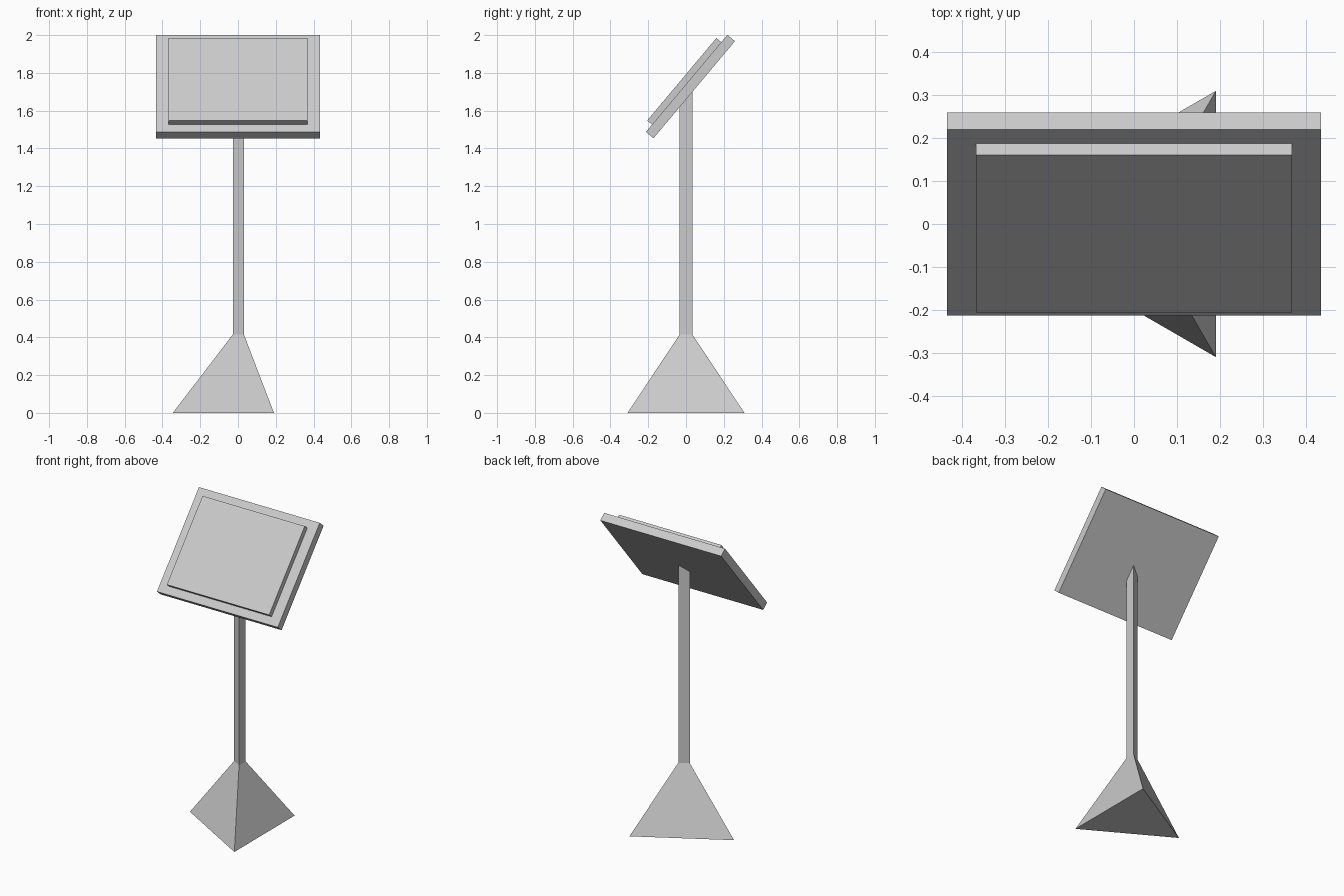
import bpy, bmesh
from math import sin, cos, pi, radians, tan
from mathutils import Matrix, Vector

cube = bpy.data.objects.get("Cube")
if cube:
    bpy.data.objects.remove(cube, do_unlink=True)

grey = bpy.data.materials.new("light grey")
grey.use_nodes = True
grey.diffuse_color = (0.6, 0.6, 0.6, 1)
grey.node_tree.nodes["Principled BSDF"].inputs["Base Color"].default_value = (0.6, 0.6, 0.6, 1)

AXIS_X = 0.0117            # centre line of the stand
POST_R, BASE_R = 0.039, 0.357
BASE_H = 0.415
TILT = radians(50)         # slope of the display


def add_object(name, bm):
    bmesh.ops.recalc_face_normals(bm, faces=bm.faces)
    mesh = bpy.data.meshes.new(name)
    bm.to_mesh(mesh)
    bm.free()
    mesh.materials.append(grey)
    obj = bpy.data.objects.new(name, mesh)
    bpy.context.collection.objects.link(obj)
    return obj


def triangle(bm, radius, height):
    """Ring of three vertices with one corner pointing to -x."""
    return [bm.verts.new((AXIS_X + radius * cos(a), radius * sin(a), height))
            for a in (pi / 3, pi, -pi / 3)]


def three_sided(name, r_low, z_low, r_high, z_high, slope=0):
    bm = bmesh.new()
    low, high = triangle(bm, r_low, z_low), triangle(bm, r_high, z_high)
    for v in high:
        v.co.z += slope * v.co.y
    bm.faces.new(low)
    bm.faces.new(high)
    for i in range(3):
        j = (i + 1) % 3
        bm.faces.new((low[i], low[j], high[j], high[i]))
    return add_object(name, bm)


def tilted_slab(name, width, length, thickness, offset):
    """Box lying on the sloped plane, raised by offset along its normal."""
    bm = bmesh.new()
    bmesh.ops.create_cube(bm, size=1)
    place = (Matrix.Translation((0, 0.0235, 1.7275))
             @ Matrix.Rotation(TILT, 4, 'X')
             @ Matrix.Translation((0, 0, offset))
             @ Matrix.Diagonal((width, length, thickness, 1)))
    bm.transform(place)
    return add_object(name, bm)


# Stand: flared foot and a post whose top follows the slope of the panel
three_sided("base", BASE_R, 0, POST_R, BASE_H)
three_sided("post", POST_R, BASE_H, POST_R, 1.685, tan(TILT))

# Display: backing panel with a raised screen
tilted_slab("panel", 0.868, 0.671, 0.052, 0)
tilted_slab("screen", 0.735, 0.57, 0.034, 0.043)
